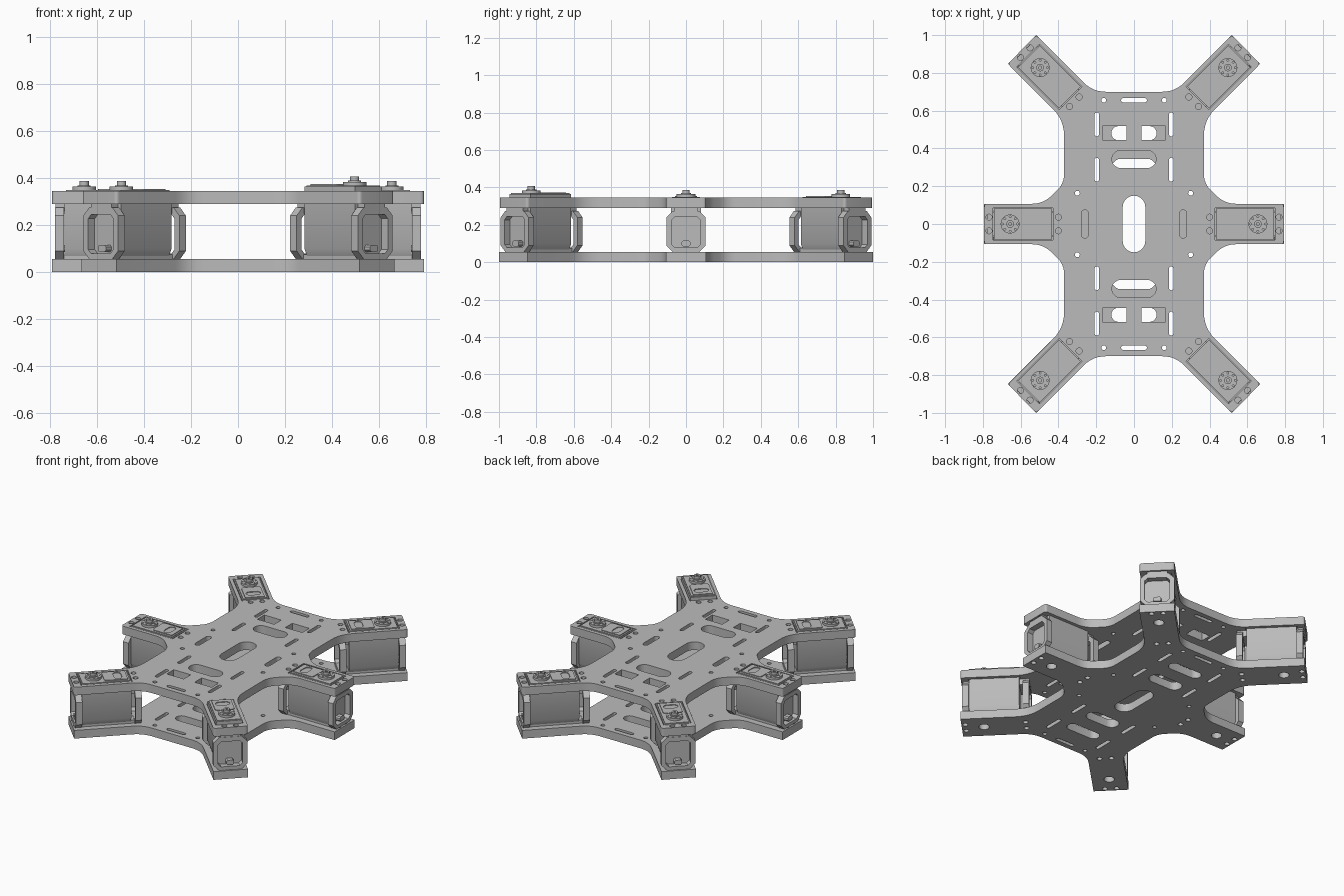
import bpy, bmesh
from math import pi, sin, cos, radians
from mathutils import Matrix, Vector

old = bpy.data.objects.get("Cube")
if old:
    bpy.data.objects.remove(old, do_unlink=True)

grey = bpy.data.materials.new("plain_grey")
GREY = (0.5, 0.5, 0.5, 1)
grey.diffuse_color = GREY
grey.use_nodes = True
grey.node_tree.nodes["Principled BSDF"].inputs["Base Color"].default_value = GREY
made = []


# Loop helpers: each returns a list of 2D points
def circle(x, y, r, n=20):
    return [(x + r * cos(2 * pi * i / n), y + r * sin(2 * pi * i / n)) for i in range(n)]


def rect(x0, x1, y0, y1, c=0):
    if not c:
        return [(x0, y0), (x1, y0), (x1, y1), (x0, y1)]
    return [(x0 + c, y0), (x1 - c, y0), (x1, y0 + c), (x1, y1 - c),
            (x1 - c, y1), (x0 + c, y1), (x0, y1 - c), (x0, y0 + c)]


def slot(x, y, hx, hy, n=10):
    r = min(hx, hy)
    pts = []
    for i in range(4):
        sx, sy = (1, 1, -1, -1)[i - 3], (1, 1, -1, -1)[i]
        sx = (1, -1, -1, 1)[i]
        for k in range(n // 2 + 1):
            a = (i + k / (n // 2)) * pi / 2
            p = (x + sx * (hx - r) + r * cos(a), y + sy * (hy - r) + r * sin(a))
            if not pts or (Vector(p) - Vector(pts[-1])).length > 1e-4:
                pts.append(p)
    if (Vector(pts[0]) - Vector(pts[-1])).length < 1e-4:
        pts.pop()
    return pts


def softened(corners, n=6):
    # Each corner is (x, y, cut length); n steps of a curve replace it
    out = []
    for i, (x, y, d) in enumerate(corners):
        p = Vector((x, y))
        if d == 0:
            out.append((x, y))
            continue
        a = p + (Vector(corners[i - 1][:2]) - p).normalized() * d
        b = p + (Vector(corners[(i + 1) % len(corners)][:2]) - p).normalized() * d
        for k in range(n + 1):
            t = k / n
            out.append(tuple(a * (1 - t) ** 2 + p * 2 * t * (1 - t) + b * t * t))
    return out


def slab(name, loops, z0, z1, matrix=Matrix()):
    # Filled outline with holes, extruded from z0 to z1
    cu = bpy.data.curves.new(name, "CURVE")
    cu.dimensions = "2D"
    cu.fill_mode = "BOTH"
    cu.extrude = (z1 - z0) / 2
    for loop in loops:
        sp = cu.splines.new("POLY")
        sp.points.add(len(loop) - 1)
        for pt, (x, y) in zip(sp.points, loop):
            pt.co = (x, y, 0, 1)
        sp.use_cyclic_u = True
    tmp = bpy.data.objects.new(name + "_outline", cu)
    me = bpy.data.meshes.new_from_object(tmp)
    bpy.data.objects.remove(tmp)
    bpy.data.curves.remove(cu)
    bm = bmesh.new()
    bm.from_mesh(me)
    bmesh.ops.remove_doubles(bm, verts=bm.verts, dist=1e-5)
    bmesh.ops.translate(bm, verts=bm.verts, vec=(0, 0, (z0 + z1) / 2))
    bmesh.ops.transform(bm, verts=bm.verts, matrix=matrix)
    bmesh.ops.recalc_face_normals(bm, faces=bm.faces)
    bm.to_mesh(me)
    bm.free()
    me.name = name
    me.materials.clear()
    me.materials.append(grey)
    ob = bpy.data.objects.new(name, me)
    bpy.context.scene.collection.objects.link(ob)
    made.append(ob)
    return ob


def mirrored(x, y):
    return [(sx * x, sy * y) for sx in ((1, -1) if x else (1,)) for sy in ((1, -1) if y else (1,))]


# Six arms: shaft position and outward angle
SX, SY = 0.497, 0.828
arms = {"left": (0.656, 0, 0), "back_left": (SX, SY, 45), "back_right": (-SX, SY, 135),
        "right": (-0.656, 0, 180), "front_right": (-SX, -SY, 225), "front_left": (SX, -SY, 315)}
frames = {k: Matrix.Translation((x, y, 0)) @ Matrix.Rotation(radians(a), 4, "Z")
          for k, (x, y, a) in arms.items()}


def placed(loop, m):
    return [tuple((m @ Vector((x, y, 0)))[:2]) for x, y in loop]


# Plate outline, one quarter mirrored to four
def outline(tip):
    q = [(0.793, 0.107, tip), (0.48, 0.107, 0.06), (0.37, 0.215, 0.05), (0.37, 0.55, 0.085),
         (0.668, 0.848, tip), (0.518, 1.0, tip), (0.218, 0.7, 0.07)]
    q2 = [(-x, y, d) for x, y, d in reversed(q)]
    q3 = [(-x, -y, d) for x, y, d in q]
    q4 = [(x, -y, d) for x, y, d in reversed(q)]
    return softened(q + q2 + q3 + q4)


# Holes shared by both plates
shared = [slot(0, 0, 0.06, 0.15)]
shared += [slot(x, y, 0.012, 0.063) for cy in (0.527, 0.288) for x, y in mirrored(0.197, cy)]
shared += [slot(x, y, 0.068, 0.012) for x, y in mirrored(0, 0.655)]
shared += [circle(x, y, 0.013) for x, y in mirrored(0.16, 0.655) + mirrored(0.3, 0.163)]
for m in frames.values():
    shared += [placed(circle(u, v, 0.016), m) for u in (-0.256, 0.112) for v in (-0.036, 0.036)]

top_holes = [slot(x, y, 0.117, 0.047) for x, y in mirrored(0, 0.343)]
top_holes += [rect(x - 0.063, x + 0.063, y - 0.037, y + 0.037) for x, y in mirrored(0.104, 0.481)]
top_holes += [slot(x, y, 0.018, 0.075) for x, y in mirrored(0.26, 0)]
top_holes += [placed(rect(-0.228, 0.09, -0.085, 0.085), m) for m in frames.values()]
base_holes = [slot(x, y, 0.117, 0.047) for x, y in mirrored(0, 0.298)]
base_holes += [slot(x, y, 0.12, 0.037) for x, y in mirrored(0, 0.481)]
base_holes += [placed(circle(0, 0, 0.032), m) for m in frames.values()]

slab("bottom_plate", [outline(0)] + shared + base_holes, 0, 0.055)
slab("top_plate", [outline(0.018)] + shared + top_holes, 0.29, 0.345)

# Turns a profile drawn in (across, up) so that it extrudes outward along the arm
UP = Matrix(((0, 0, 1, 0), (1, 0, 0, 0), (0, 1, 0, 0), (0, 0, 0, 1)))

for name, m in frames.items():
    lift = 0.02 if name == "front_left" else 0
    ml = m @ Matrix.Translation((0, 0, lift))
    side = m @ UP
    # Motor body with chamfered lower edges
    slab(name + "_motor_body", [[(-0.06, 0.058), (0.06, 0.058), (0.081, 0.1), (0.081, 0.344 + lift),
                                 (-0.081, 0.344 + lift), (-0.081, 0.1)]], -0.222, 0.084, side)
    # Bracket frames at both ends
    for end, u in (("inner", -0.284), ("outer", 0.085)):
        slab(f"{name}_{end}_frame", [rect(-0.105, 0.105, 0.055, 0.275, 0.035),
                                     rect(-0.076, 0.076, 0.078, 0.245, 0.018)], u, u + 0.04, side)
    slab(name + "_mount_rail", [rect(-0.062, 0.062, 0.25, 0.291)], -0.282, -0.22, side)
    slab(name + "_mount_rail_outer", [rect(-0.062, 0.062, 0.25, 0.291)], 0.083, 0.123, side)
    slab(name + "_base_rail", [rect(-0.065, 0.065, 0.05, 0.075)], -0.282, 0.12, side)
    # Cable boot
    slab(name + "_cable_boot", [rect(-0.024, 0.024, 0.085, 0.115, 0.008)], 0.08, 0.118, side)
    # Lid, raised panels and output horn
    slab(name + "_lid", [rect(-0.215, 0.078, -0.074, 0.074)], 0.342, 0.349, ml)
    slab(name + "_lid_panel", [softened([(-0.205, -0.06, 0), (-0.06, -0.06, 0.02), (-0.06, 0.06, 0.02),
                                         (-0.205, 0.06, 0)]),
                               slot(-0.15, 0, 0.024, 0.045)], 0.347, 0.354, ml)
    holes = [circle(0.039 * cos(k * pi / 4), 0.039 * sin(k * pi / 4), 0.005, 8) for k in range(8)]
    slab(name + "_horn_disc", [circle(0, 0, 0.05, 32)] + holes, 0.348, 0.364, ml)
    slab(name + "_horn_hub", [circle(0, 0, 0.028, 24)], 0.36, 0.369, ml)
    slab(name + "_shaft", [circle(0, 0, 0.02, 20), circle(0, 0, 0.008, 12)], 0.365, 0.387, ml)

# Smooth the curved walls and keep the hard edges
bpy.ops.object.select_all(action="DESELECT")
for ob in made:
    ob.select_set(True)
bpy.context.view_layer.objects.active = made[0]
bpy.ops.object.shade_smooth_by_angle(angle=radians(30))
